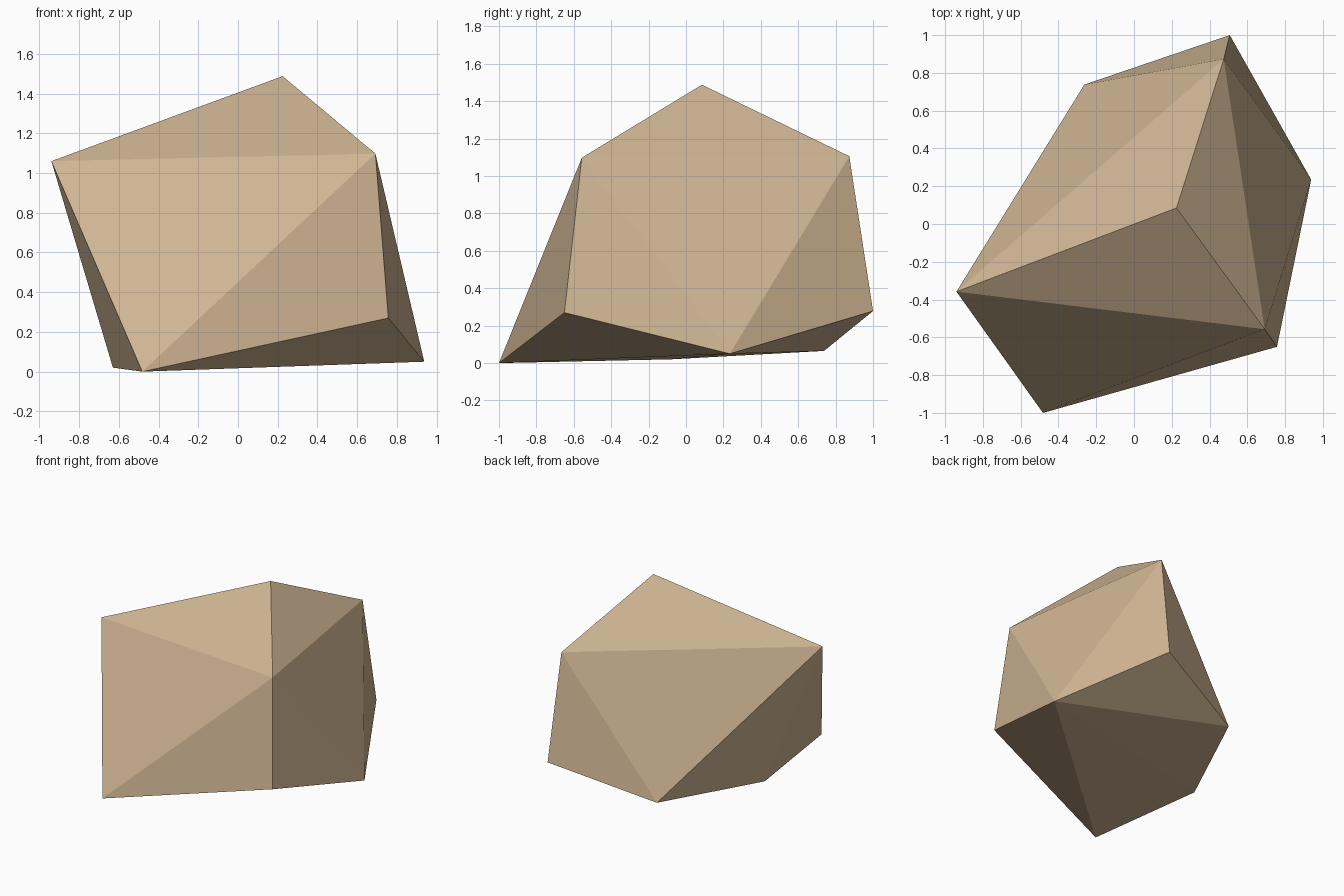
import bpy
import bmesh

if "Cube" in bpy.data.objects:
    bpy.data.objects.remove(bpy.data.objects["Cube"])

# Sandstone colour
stone = bpy.data.materials.new("sandstone tan")
stone.diffuse_color = (0.62, 0.46, 0.29, 1.0)
stone.use_nodes = True
stone.node_tree.nodes["Principled BSDF"].inputs["Base Color"].default_value = stone.diffuse_color

# Corner points of the faceted boulder: crown, shoulders, skirt, underside
corners = [
    (0.225, 0.085, 1.488),                                             # peak
    (-0.94, -0.358, 1.06), (0.692, -0.557, 1.098), (0.475, 0.873, 1.106),  # shoulders
    (0.757, -0.65, 0.27), (0.507, 1.0, 0.278),                         # skirt
    (-0.482, -1.0, 0.0), (0.938, 0.235, 0.05),                         # foot corners
    (-0.263, 0.738, 0.065), (-0.63, -0.08, 0.02),
]

# Wrap a flat-shaded convex skin around the corners
bm = bmesh.new()
for co in corners:
    bm.verts.new(co)
bmesh.ops.convex_hull(bm, input=bm.verts[:])
bmesh.ops.recalc_face_normals(bm, faces=bm.faces[:])
mesh = bpy.data.meshes.new("boulder")
bm.to_mesh(mesh)
bm.free()

mesh.materials.append(stone)
boulder = bpy.data.objects.new("boulder", mesh)
bpy.context.collection.objects.link(boulder)
